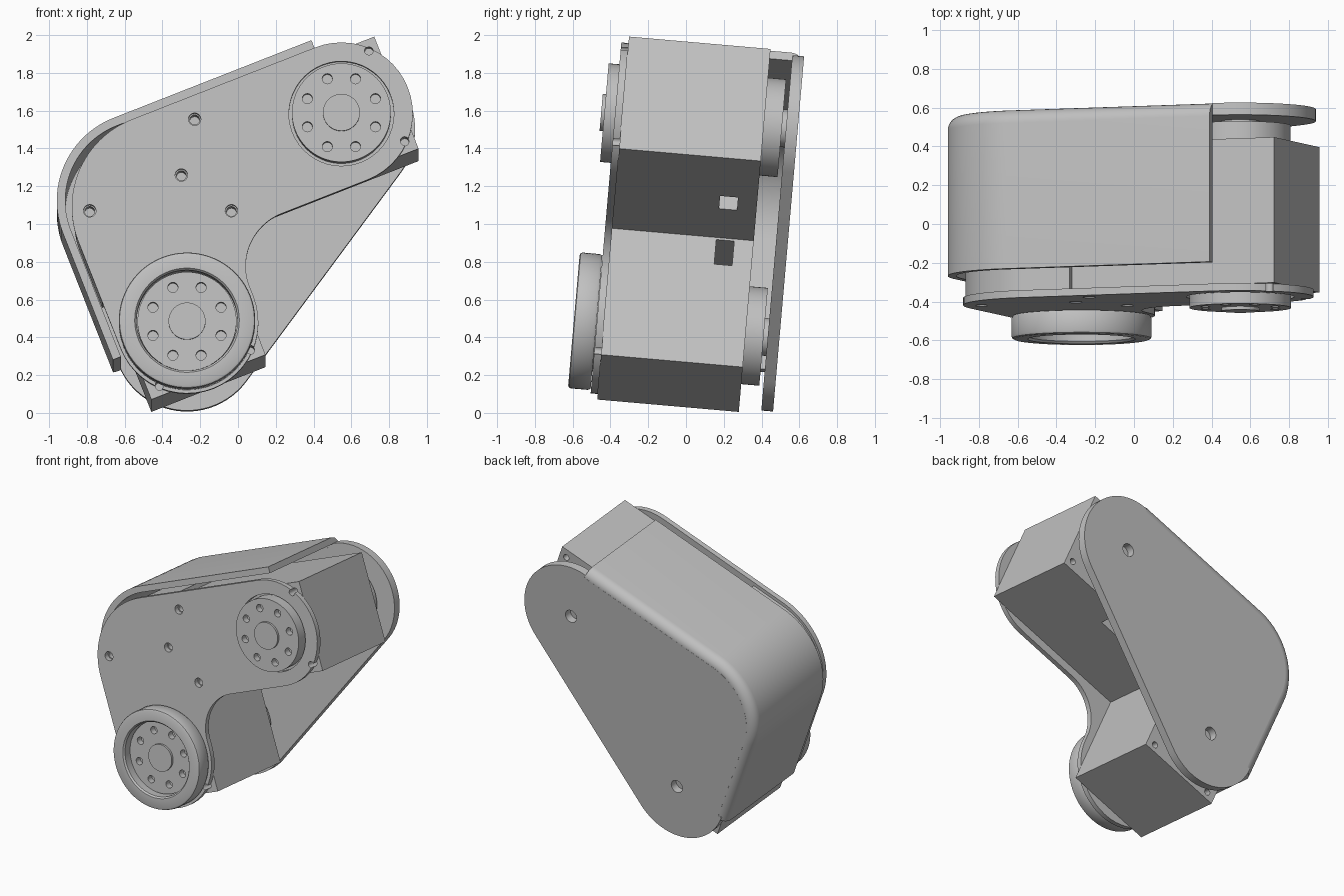
import bpy, bmesh
from math import sin, cos, radians, atan2, degrees
from mathutils import Matrix

cube = bpy.data.objects.get("Cube")
if cube:
    bpy.data.objects.remove(cube, do_unlink=True)

gray = bpy.data.materials.new("plain gray")
gray.use_nodes = True
gray.diffuse_color = (0.53, 0.53, 0.53, 1)
gray.node_tree.nodes["Principled BSDF"].inputs["Base Color"].default_value = (0.53, 0.53, 0.53, 1)

# Parts are laid out in a (u, depth, v) frame centred on the lower pivot, then tilted
POSE = (Matrix.Rotation(radians(-5), 4, 'X') @ Matrix.Translation((-0.27, 0, 0.437))
        @ Matrix.Rotation(radians(-21.5), 4, 'Y'))
LOW, HIGH = (0, 0), (1.167, 0.732)
FRONT, BACK = -0.474, 0.278
parts = []


def arc(c, r, a0, a1, n=24):
    angles = [radians(a0 + (a1 - a0) * i / n) for i in range(n + 1)]
    return [(c[0] + r * cos(a), c[1] + r * sin(a)) for a in angles]


def circle(c, r, n=48):
    return arc(c, r, 0, 360, n)[:-1]


def rect(u0, u1, v0, v1):
    return [(u0, v0), (u1, v0), (u1, v1), (u0, v1)]


def add_prism(bm, pts, y0, y1):
    a = [bm.verts.new((u, y0, v)) for u, v in pts]
    b = [bm.verts.new((u, y1, v)) for u, v in pts]
    bm.faces.new(a)
    bm.faces.new(b[::-1])
    for i in range(len(pts)):
        j = (i + 1) % len(pts)
        bm.faces.new((a[i], b[i], b[j], a[j]))


def finish(name, bm):
    bmesh.ops.recalc_face_normals(bm, faces=bm.faces)
    mesh = bpy.data.meshes.new(name)
    bm.to_mesh(mesh)
    bm.free()
    mesh.materials.append(gray)
    obj = bpy.data.objects.new(name, mesh)
    bpy.context.scene.collection.objects.link(obj)
    obj.matrix_world = POSE
    parts.append(obj)
    return obj


def prisms(name, *items):
    bm = bmesh.new()
    for item in items:
        add_prism(bm, *item)
    return finish(name, bm)


def cut(obj, *items):
    cutter = prisms("cutter", *items)
    cutter.hide_render = True
    mod = obj.modifiers.new("cut", 'BOOLEAN')
    mod.operation, mod.solver, mod.object = 'DIFFERENCE', 'EXACT', cutter
    bpy.context.view_layer.update()
    dep = bpy.context.evaluated_depsgraph_get()
    mesh = bpy.data.meshes.new_from_object(obj.evaluated_get(dep))
    obj.modifiers.clear()
    obj.data = mesh
    parts.remove(cutter)
    bpy.data.objects.remove(cutter, do_unlink=True)


def sweep(name, rings, closed):
    """Skin a list of closed cross-sections."""
    bm = bmesh.new()
    rows = [[bm.verts.new(p) for p in ring] for ring in rings]
    pairs = list(zip(rows, rows[1:])) + ([(rows[-1], rows[0])] if closed else [])
    for a, b in pairs:
        for i in range(len(a)):
            j = (i + 1) % len(a)
            bm.faces.new((a[i], a[j], b[j], b[i]))
    if not closed:
        bm.faces.new(rows[0])
        bm.faces.new(rows[-1][::-1])
    return finish(name, bm)


# Screw hole positions
corner = 0.258
screws = [(HIGH[0] + corner, HIGH[1] + corner), (HIGH[0] + corner, HIGH[1] - corner),
          (-corner, -corner), (corner, -corner)]
plate_holes = [(0.433, 0.989), (0.259, 0.739), (-0.262, 0.74), (0.436, 0.465)]

# L-shaped motor body with a rounded outer corner
body_shape = ([(-0.325, -0.31), (0.325, -0.31), (0.325, 0.412), (1.48, 0.412), (1.48, 1.052),
               (0.36, 1.052), (0.36, 1.085)] + arc((0.105, 0.615), 0.47, 90, 180)
              + [(-0.365, 0.3), (-0.325, 0.3)])
body = prisms("motor_body", (body_shape, FRONT, BACK))
cut(body,
    *[(circle(p, 0.023, 16), FRONT - 0.02, FRONT + 0.08) for p in screws],
    *[(circle(p, 0.023, 16), BACK - 0.08, BACK + 0.02) for p in screws],
    *[(circle(p, 0.026, 16), FRONT - 0.02, FRONT + 0.1) for p in plate_holes],
    (rect(0.742, 0.927, 0.39, 0.55), 0.08, 0.175),
    (rect(-0.08, 0.34, 0.26, 0.4), 0.08, 0.175))

# Front plate following both arms with a concave inner corner
plate_shape = (arc(LOW, 0.378, 180, 360) + arc((0.678, 0.054), 0.3, 180, 90)
               + arc(HIGH, 0.378, -90, 90) + arc((0.122, 0.61), 0.5, 90, 180))
plate = prisms("front_plate", (plate_shape, -0.512, FRONT))
cut(plate,
    *[(circle(c, 0.278), -0.6, -0.4) for c in (LOW, HIGH)],
    *[(circle(p, 0.033, 20), -0.6, -0.4) for p in plate_holes],
    *[(circle(p, 0.023, 16), -0.6, -0.4) for p in screws])

# Rotating horns in front, idler discs behind
for label, c in (("lower", LOW), ("upper", HIGH)):
    horn = prisms(label + "_horn", (circle(c, 0.262, 64), -0.569, FRONT + 0.005))
    # bolt circle sits square to the ground, so undo the layout turn
    bolts = arc(c, 0.195, 22.5 - 21.5, 382.5 - 21.5, 8)[:-1]
    cut(horn, *[(circle(p, 0.027, 16), -0.6, -0.52) for p in bolts])
    prisms(label + "_horn_boss", (circle(c, 0.098), -0.586, -0.56))
    prisms(label + "_idler", (circle(c, 0.26, 64), BACK - 0.005, 0.374))
    prisms(label + "_idler_hub", (circle(c, 0.1), 0.37, 0.4))

# Raised collar round the lower horn
collar = [(0.267, -0.622), (0.277, -0.634), (0.346, -0.634), (0.357, -0.629), (0.361, -0.618),
          (0.361, -0.528), (0.354, -0.514), (0.267, -0.514)]
sweep("lower_collar", [[(r * cos(a), y, r * sin(a)) for r, y in collar]
                       for a in (radians(i * 5) for i in range(72))], True)

# Cover wall: hooked section with a rounded back edge, swept round the outer corner
hook = ([(0.388, -0.365), (0.433, -0.365)] + arc((0.363, 0.388), 0.07, 0, 90, 8)
        + [(0.3, 0.458), (0.3, 0.397), (0.388, 0.397)])
bend = (0.04, 0.692)
stations = ([(HIGH, 0, 90)] + [(bend, 0.04, 90 + i * 3.75) for i in range(25)]
            + [((0, -0.03), 0, 180)])
sweep("cover_wall", [[(c[0] + (d + k) * cos(radians(a)), y, c[1] + (d + k) * sin(radians(a)))
                      for d, y in hook] for c, k, a in stations], False)

# Back plate joining both pivots
lean = degrees(atan2(HIGH[1], HIGH[0])) - 90
back_shape = (arc(LOW, 0.39, 180, 360 + lean) + arc(HIGH, 0.39, lean, 90)
              + [(HIGH[0], HIGH[1] + 0.365)] + arc(bend, 0.405, 90, 180) + [(-0.365, 0)])
back = prisms("back_plate", (back_shape, 0.396, 0.4585))
cut(back, *[(circle(c, 0.047, 24), 0.3, 0.5) for c in (LOW, HIGH)])

# Smooth the curved sides, keep the edges crisp
bpy.ops.object.select_all(action='DESELECT')
for obj in parts:
    obj.select_set(True)
bpy.context.view_layer.objects.active = parts[0]
bpy.ops.object.shade_smooth_by_angle(angle=radians(30))
